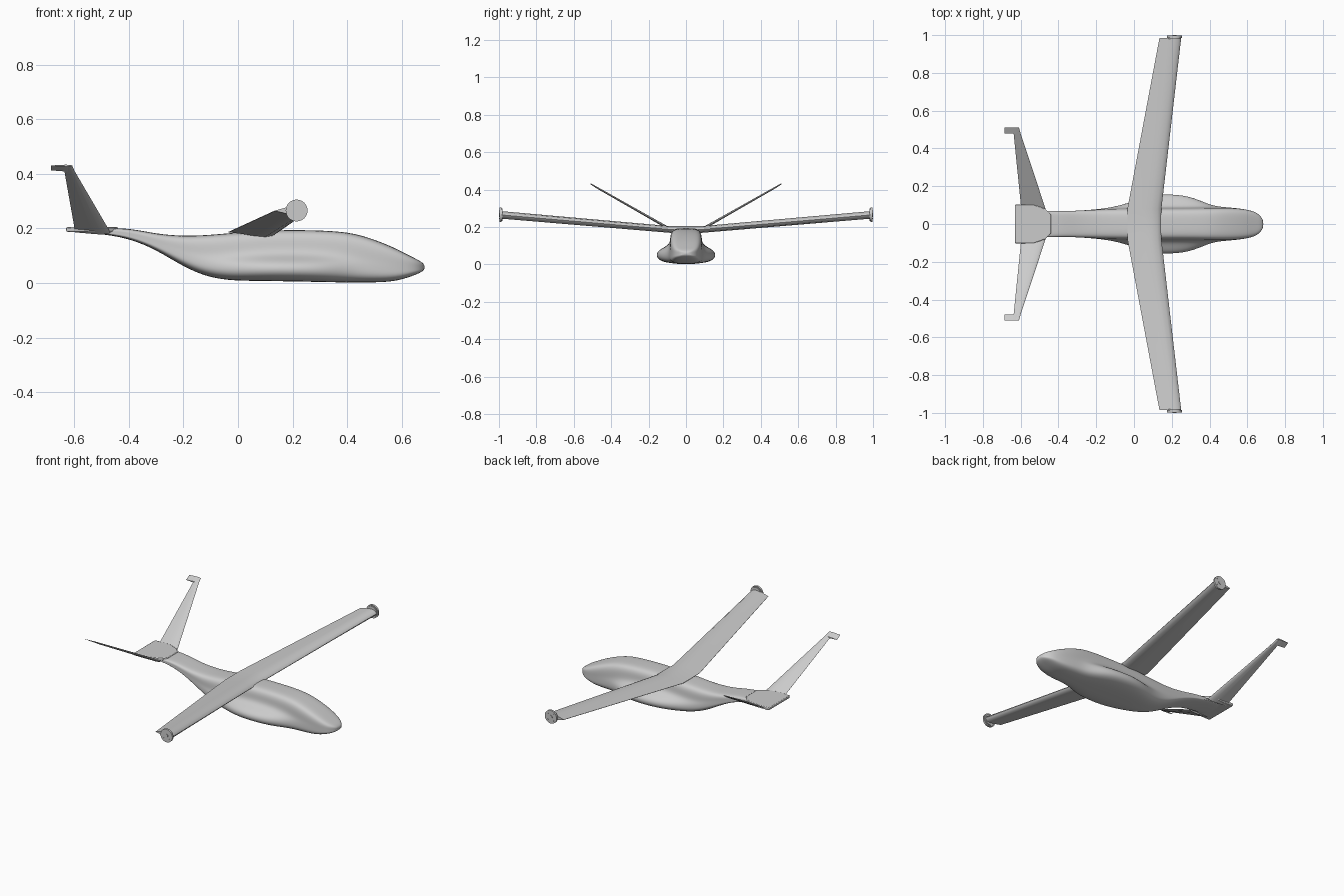
import bpy, bmesh, math
from mathutils import Vector

cube = bpy.data.objects.get("Cube")
if cube:
    bpy.data.objects.remove(cube, do_unlink=True)

grey = bpy.data.materials.new("light_grey")
grey.use_nodes = True
grey.diffuse_color = (0.6, 0.6, 0.6, 1)
grey.node_tree.nodes["Principled BSDF"].inputs["Base Color"].default_value = (0.6, 0.6, 0.6, 1)


def finish(name, bm, angle=40):
    bmesh.ops.recalc_face_normals(bm, faces=bm.faces)
    mesh = bpy.data.meshes.new(name)
    bm.to_mesh(mesh)
    bm.free()
    mesh.materials.append(grey)
    obj = bpy.data.objects.new(name, mesh)
    bpy.context.collection.objects.link(obj)
    bpy.ops.object.select_all(action='DESELECT')
    obj.select_set(True)
    bpy.context.view_layer.objects.active = obj
    bpy.ops.object.shade_smooth_by_angle(angle=math.radians(angle))
    return obj


def loft(name, rings, angle=40):
    """Skin a row of closed rings and cap both ends."""
    bm = bmesh.new()
    rows = [[bm.verts.new(p) for p in ring] for ring in rings]
    for a, b in zip(rows, rows[1:]):
        for i in range(len(a)):
            j = (i + 1) % len(a)
            bm.faces.new((a[i], a[j], b[j], b[i]))
    bm.faces.new(rows[0])
    bm.faces.new(rows[-1])
    return finish(name, bm, angle)


def mirror_y(obj):
    mod = obj.modifiers.new("mirror", 'MIRROR')
    mod.use_axis = (False, True, False)


# Fuselage: x, top, bottom, upper half width, lower half width
stations = [
    (.685, .067, .05, .018, .018),
    (.67, .08, .038, .044, .044),
    (.64, .095, .026, .066, .066),
    (.58, .127, .006, .08, .08),
    (.5, .16, .002, .086, .088),
    (.42, .184, .002, .086, .094),
    (.34, .191, .003, .085, .13),
    (.26, .194, .005, .084, .155),
    (.14, .194, .007, .084, .16),
    (.05, .189, .008, .084, .142),
    (-.04, .182, .01, .083, .108),
    (-.12, .175, .025, .08, .088),
    (-.2, .172, .06, .076, .077),
    (-.3, .18, .122, .07, .07),
    (-.39, .2, .16, .067, .067),
    (-.48, .202, .178, .07, .07),
    (-.61, .204, .19, .07, .07),
]
# Half section: share of upper width, share of lower width, height
half = [(0, 0, 1), (.5, 0, 1), (.86, 0, .96), (1, 0, .8), (1, 0, .55), (.4, .6, .43),
        (0, 1, .32), (0, 1, .15), (0, .8, .04), (0, .4, 0), (0, 0, 0)]
rings = []
for x, top, low, wu, wl in stations:
    side = [Vector((x, u * wu + l * wl, low + h * (top - low))) for u, l, h in half]
    rings.append(side + [Vector((p.x, -p.y, p.z)) for p in side[-2:0:-1]])
fuselage = loft("fuselage", rings, 180)
sub = fuselage.modifiers.new("smooth", 'SUBSURF')
sub.levels = sub.render_levels = 2

# Airfoil as chord position from the leading edge and height
airfoil = [(0, 0), (.03, .35), (.12, .75), (.3, 1), (.55, .75), (.8, .35), (1, .04),
           (1, -.04), (.75, -.35), (.5, -.75), (.25, -1), (.1, -.75), (.03, -.35)]


def wing_ring(lead, trail, y, z, thick):
    return [(lead + c * (trail - lead), y, z + h * thick / 2) for c, h in airfoil]


# Main wing with dihedral, in one piece
tip, root = (.25, .135, .986, .265, .04), (.145, -.035, .08, .187, .036)
span = []
for sign, (lead, trail, y, z, thick) in ((-1, tip), (-1, root), (1, root), (1, tip)):
    span.append(wing_ring(lead, trail, sign * y, z, thick))
loft("wing", span)


# Wing tip discs
def disc(name, radius, inner, outer, x=.215, z=.266):
    rings = []
    for y in (inner, outer):
        rings.append([(x + radius * math.cos(a), y, z + radius * math.sin(a))
                      for a in (math.tau * i / 32 for i in range(32))])
    mirror_y(loft(name, rings))


disc("tip_disc_inner", .034, .98, .986)
disc("tip_disc", .04, .986, .997)
disc("tip_hub", .011, .997, 1)
for i in range(4):
    a = math.tau * (i + .5) / 4
    disc("tip_bolt", .003, .997, .999, .215 + .027 * math.cos(a), .266 + .027 * math.sin(a))

# Tail deck joining both fins
plan = [(-.63, -.102), (-.63, .102), (-.53, .102), (-.47, .08), (-.44, .05),
        (-.44, -.05), (-.47, -.08), (-.53, -.102)]
deck = loft("tail_deck", [[(x, y, z) for x, y in plan] for z in (.188, .205)], 30)
bevel = deck.modifiers.new("soft_edge", 'BEVEL')
bevel.width, bevel.segments = .004, 2

# Canted tail fins with a horn at the tip
mirror_y(loft("tail_fin", [
    wing_ring(-.468, -.597, .08, .186, .016),
    wing_ring(-.6, -.637, .478, .412, .01),
    wing_ring(-.608, -.64, .508, .43, .007)]))
mirror_y(loft("fin_horn", [
    wing_ring(-.605, -.685, .478, .413, .008),
    wing_ring(-.608, -.685, .51, .431, .006)]))
